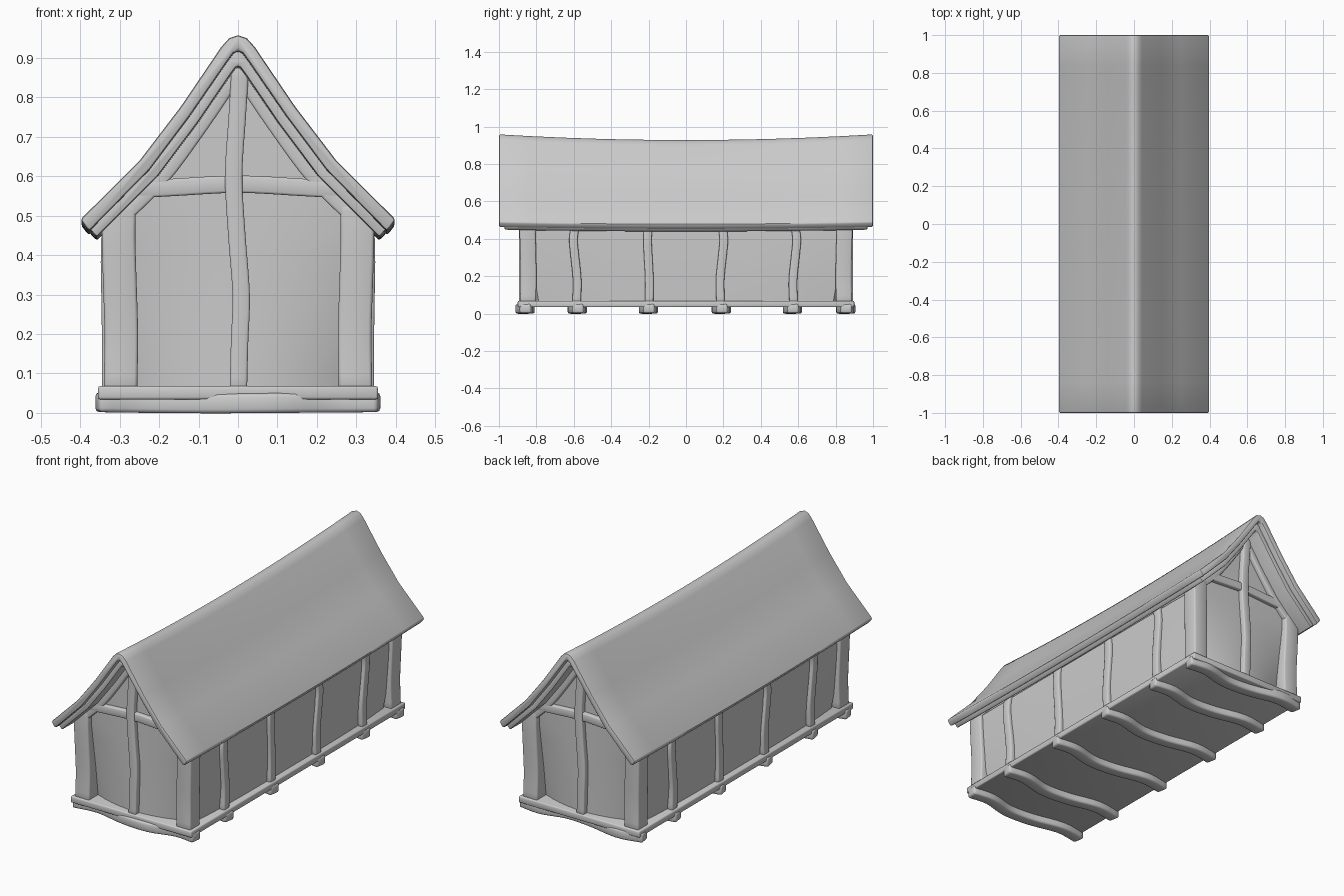
import bpy, bmesh, math
from mathutils import Vector

if "Cube" in bpy.data.objects:
    bpy.data.objects.remove(bpy.data.objects["Cube"])


def finish(name, bm, bevel=0.0, angle=50):
    bmesh.ops.recalc_face_normals(bm, faces=bm.faces)
    me = bpy.data.meshes.new(name)
    bm.to_mesh(me)
    bm.free()
    ob = bpy.data.objects.new(name, me)
    bpy.context.collection.objects.link(ob)
    bpy.ops.object.select_all(action='DESELECT')
    ob.select_set(True)
    bpy.context.view_layer.objects.active = ob
    if bevel:
        m = ob.modifiers.new("Bevel", 'BEVEL')
        m.width, m.segments, m.limit_method = bevel, 2, 'ANGLE'
        m.angle_limit = math.radians(40)
        bpy.ops.object.modifier_apply(modifier=m.name)
    bpy.ops.object.shade_smooth_by_angle(angle=math.radians(angle))
    return ob


def loft(name, rings, bevel=0.0, angle=50):
    """Skin closed rings of points and cap both ends."""
    bm = bmesh.new()
    vs = [[bm.verts.new(p) for p in r] for r in rings]
    n = len(rings[0])
    for a, b in zip(vs, vs[1:]):
        for i in range(n):
            j = (i + 1) % n
            bm.faces.new((a[i], a[j], b[j], b[i]))
    bm.faces.new(vs[0])
    bm.faces.new(vs[-1])
    return finish(name, bm, bevel, angle)


def smooth_path(pts, steps=4):
    p = [Vector(q) for q in pts]
    if len(p) < 3:
        return p
    p = [2 * p[0] - p[1]] + p + [2 * p[-1] - p[-2]]
    out = []
    for i in range(1, len(p) - 2):
        a, b, c, d = p[i - 1:i + 3]
        for k in range(steps):
            t = k / steps
            out.append(0.5 * (2 * b + (c - a) * t + (2 * a - 5 * b + 4 * c - d) * t * t
                              + (3 * b - a - 3 * c + d) * t ** 3))
    return out + [p[-2]]


def beam(name, pts, depth_dir, width, depth, bevel=0.006):
    """Hand-hewn timber swept along a wavy path."""
    path = smooth_path(pts)
    r = Vector(depth_dir)
    rings = []
    for i, p in enumerate(path):
        t = path[min(i + 1, len(path) - 1)] - path[max(i - 1, 0)]
        s = t.cross(r).normalized() * width / 2
        d = r * depth / 2
        rings.append([p + s + d, p - s + d, p - s - d, p + s - d])
    return loft(name, rings, bevel)


# Roof layers: bent profile swept along y with a sagging ridge
def roof(name, outer, inner, half_len, bevel):
    def full(h):
        return [(-x, z) for x, z in reversed(h) if x > 0] + list(h)
    prof = full(outer) + list(reversed(full(inner)))
    rings = []
    for i in range(13):
        y = half_len * (i / 6 - 1)
        sag = 0.03 * (1 - y * y)
        rings.append([(x, y, z - sag * (z - 0.2) / 0.75) for x, z in prof])
    return loft(name, rings, bevel, 40)


roof("roof_thatch",
     [(0, .958), (.022, .951), (.042, .929), (.145, .777), (.248, .642), (.4, .49)],
     [(0, .92), (.012, .912), (.028, .89), (.123, .752), (.224, .617), (.378, .46)],
     1.0, 0.008)
roof("roof_underboards",
     [(0, .93), (.012, .92), (.028, .895), (.123, .757), (.224, .622), (.376, .466)],
     [(0, .882), (.006, .878), (.016, .865), (.103, .737), (.203, .603), (.358, .447)],
     0.97, 0.005)

# Plaster walls, bulging in plan towards the bottom, rising into the gables
rings = []
N = 12
for z, hx in [(.05, .322), (.12, .325), (.2, .328), (.3, .33), (.4, .33), (.46, .33),
              (.56, .235), (.66, .165), (.76, .095), (.87, .012)]:
    k = max(0.0, (.52 - z) / .47)
    ring = []
    for side in range(4):
        for i in range(N):
            t = 2 * i / N - 1
            u, v = [(t, -1), (1, t), (-t, 1), (-1, -t)][side]
            ring.append((hx * u - .02 * k * u * v ** 4,
                         .865 * v - .08 * k * v * u * u, z))
    rings.append(ring)
loft("plaster_walls", rings, 0, 40)

# Floor slab / sill
bm = bmesh.new()
bmesh.ops.create_cube(bm, size=1)
for v in bm.verts:
    v.co = (v.co.x * .71, v.co.y * 1.8, .051 + v.co.z * .034)
finish("sill_floor", bm, 0.006)

# Wavy sleepers under the floor
for y in (-.86, -.58, -.2, .19, .57, .855):
    beam("sleeper", [(-.358, y, .027), (-.22, y + .02, .025), (-.05, y - .012, .024),
                     (.1, y - .02, .025), (.24, y + .012, .026), (.358, y, .027)],
         (0, 0, 1), .062, .05, .01)

# Timber frame, repeated by half-turn for the opposite side
for s, tag in ((1, "front"), (-1, "back")):
    def P(*pts):
        return [(s * x, s * y, z) for x, y, z in pts]
    # Corner posts
    for m in (-1, 1):
        beam(tag + "_corner_post",
             P((m * .298, -.845, .06), (m * .296, -.842, .2), (m * .3, -.845, .34),
               (m * .303, -.847, .45), (m * .301, -.845, .53)),
             (0, 1, 0), .085, .085, .008)
    # Gable centre post
    beam(tag + "_centre_post",
         P((.001, -.868, .06), (.004, -.868, .18), (.008, -.868, .3), (-.003, -.868, .45),
           (-.011, -.868, .6), (-.002, -.868, .75), (.006, -.868, .88)),
         (0, 1, 0), .044, .05)
    # Tie beam
    beam(tag + "_tie_beam",
         P((-.28, -.862, .565), (-.16, -.862, .572), (0, -.862, .58), (.16, -.862, .572),
           (.28, -.862, .565)), (0, 1, 0), .044, .05)
    # Gable rafters under the roof
    for m in (-1, 1):
        beam(tag + "_gable_rafter",
             P((m * .005, -.862, .862), (m * .095, -.862, .728), (m * .2, -.862, .588),
               (m * .33, -.862, .462)), (0, 1, 0), .038, .05)
    # Side wall studs
    for y, w in ((-.59, 1), (-.2, .5), (.19, -1), (.58, -1)):
        beam("side_stud",
             P((.325, y + .005 * w, .06), (.325, y + .008 * w, .18),
               (.327, y - .006 * w, .32), (.328, y - .012 * w, .4), (.325, y, .48)),
             (1, 0, 0), .045, .04)
